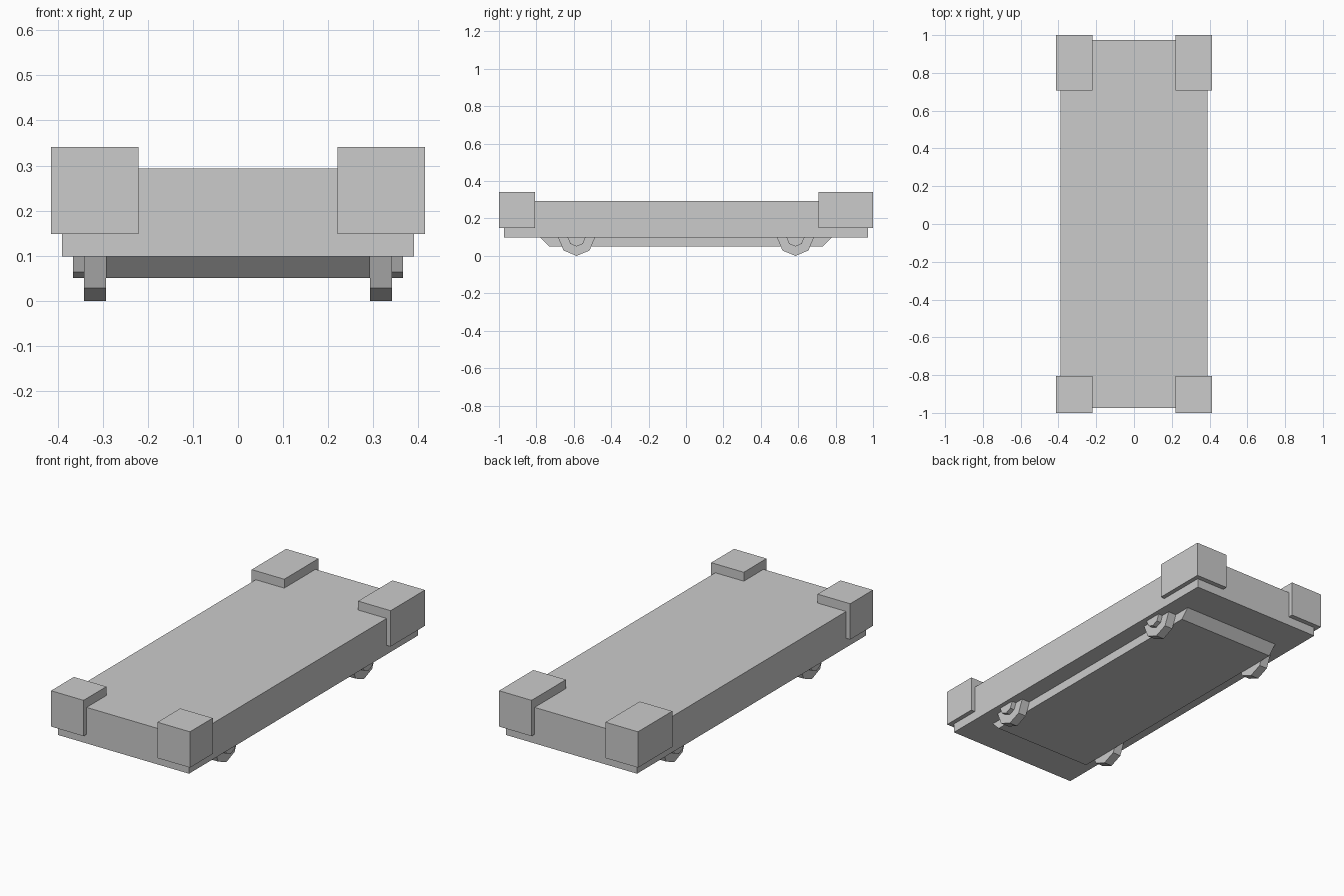
import bpy
import bmesh
from math import cos, sin, tau

if "Cube" in bpy.data.objects:
    bpy.data.objects.remove(bpy.data.objects["Cube"])


def prism(name, profile, x0, x1):
    """Extrude a (y, z) profile along x."""
    bm = bmesh.new()
    face = bm.faces.new([bm.verts.new((x0, y, z)) for y, z in profile])
    ext = bmesh.ops.extrude_face_region(bm, geom=[face])
    moved = [v for v in ext["geom"] if isinstance(v, bmesh.types.BMVert)]
    bmesh.ops.translate(bm, verts=moved, vec=(x1 - x0, 0, 0))
    bmesh.ops.recalc_face_normals(bm, faces=bm.faces)
    mesh = bpy.data.meshes.new(name)
    bm.to_mesh(mesh)
    bm.free()
    obj = bpy.data.objects.new(name, mesh)
    bpy.context.collection.objects.link(obj)
    return obj


def box(name, x, y, z):
    return prism(name, [(y[0], z[0]), (y[1], z[0]), (y[1], z[1]), (y[0], z[1])], *x)


def octagon(y, z, r):
    return [(y + r * sin(tau * i / 8), z + r * cos(tau * i / 8)) for i in range(8)]


def mirror_x(obj):
    obj.modifiers.new("mirror", 'MIRROR').use_axis[0] = True


# Main slab and the chamfered plate beneath it
box("body", (-0.39, 0.39), (-0.974, 0.974), (0.099, 0.293))
prism("under_plate", [(-0.78, 0.10), (-0.732, 0.051), (0.732, 0.051), (0.78, 0.10)],
      -0.293, 0.293)

# Corner blocks, longer at the back
for end, ys in (("front", (-1.0, -0.806)), ("back", (0.708, 1.0))):
    mirror_x(box(end + "_corner_blocks", (0.22, 0.414), ys, (0.148, 0.341)))

# Eight-sided wheels with smaller hubs outside
for end, y in (("front", -0.585), ("back", 0.585)):
    mirror_x(prism(end + "_wheels", octagon(y, 0.0985, 0.0985), 0.293, 0.341))
    mirror_x(prism(end + "_hubs", octagon(y, 0.0985, 0.048), 0.341, 0.366))
